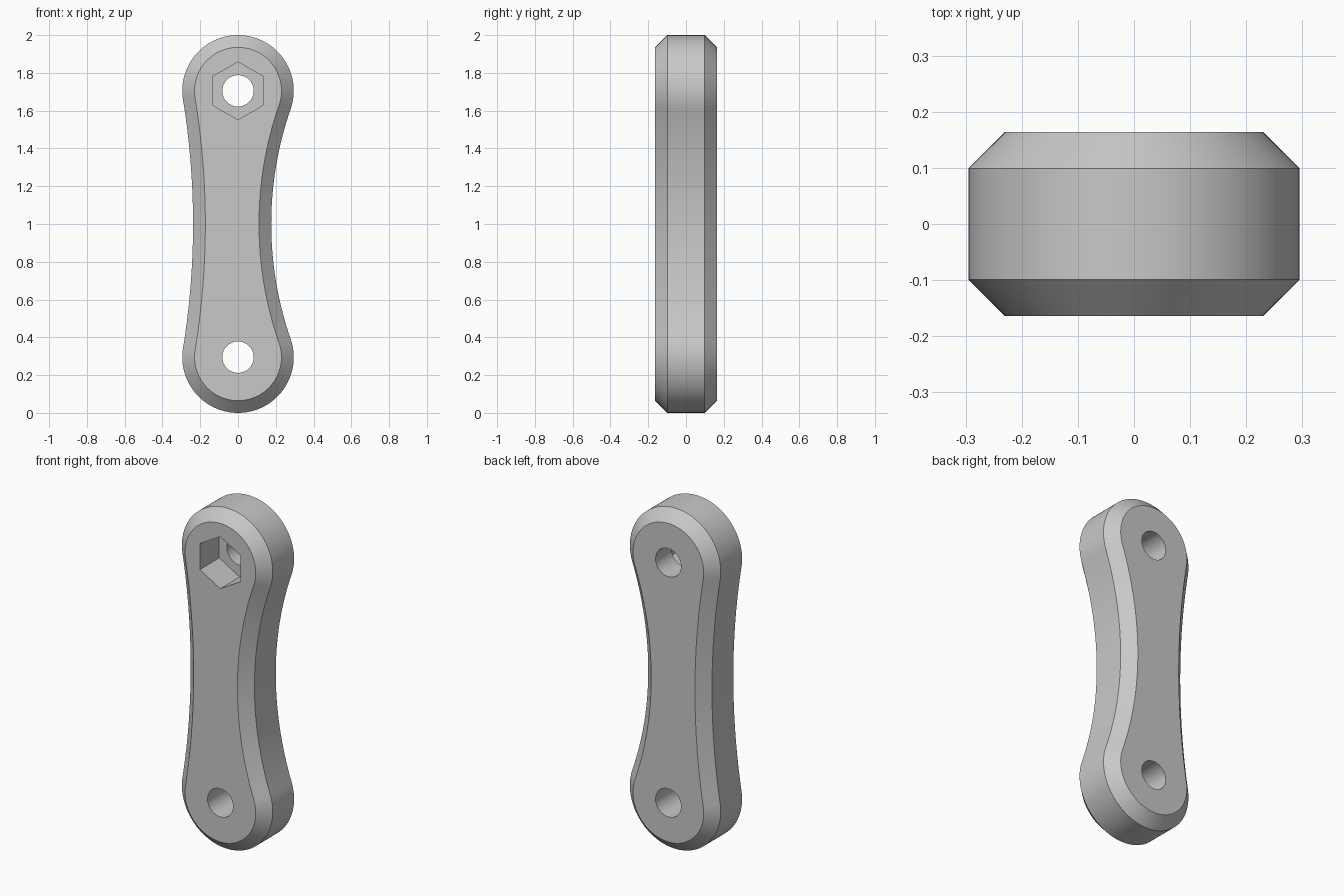
import bpy, bmesh
from math import asin, sin, cos, pi
from mathutils import Matrix

cube = bpy.data.objects.get("Cube")
if cube:
    bpy.data.objects.remove(cube, do_unlink=True)

END_R = 0.295            # rounded end radius
HALF = 1 - END_R         # hole distance from the middle
HALF_DEPTH = 0.164
CHAMFER = 0.065
HOLE_R = 0.083
HEX_R = 0.153
HEX_FLOOR = 0.015

grey = bpy.data.materials.new("plain grey")
grey.use_nodes = True
colour = (0.58, 0.58, 0.58, 1)
grey.diffuse_color = colour
grey.node_tree.nodes["Principled BSDF"].inputs["Base Color"].default_value = colour


def side_arc(waist):
    """Radius and half angle of the concave arc tangent to both ends."""
    radius = (waist ** 2 + HALF ** 2 - END_R ** 2) / (2 * (END_R - waist))
    return radius, asin(HALF / (radius + END_R))


def arc(cx, cz, radius, start, end, steps):
    angles = [start + (end - start) * i / steps for i in range(steps)]
    return [(cx + radius * cos(a), cz + radius * sin(a)) for a in angles]


def outline(inset):
    """Dog-bone outline, slimmer on its left, moved inward by inset."""
    wl, wr = 0.176, 0.238
    rl, al = side_arc(wl)
    rr, ar = side_arc(wr)
    r = END_R - inset
    return (arc(0, 1 + HALF, r, -al, pi + ar, 64)
            + arc(-wr - rr, 1, rr + inset, ar, -ar, 32)
            + arc(0, 1 - HALF, r, pi - ar, 2 * pi + al, 64)
            + arc(wl + rl, 1, rl + inset, pi + al, pi - al, 32))


def finish(bm, name):
    bmesh.ops.recalc_face_normals(bm, faces=bm.faces)
    mesh = bpy.data.meshes.new(name)
    bm.to_mesh(mesh)
    bm.free()
    mesh.materials.append(grey)
    obj = bpy.data.objects.new(name, mesh)
    bpy.context.collection.objects.link(obj)
    return obj


def prism(name, sides, radius, z, y0, y1):
    """Prism along y with a corner pointing up."""
    bm = bmesh.new()
    place = (Matrix.Translation((0, (y0 + y1) / 2, z))
             @ Matrix.Rotation(pi / 2, 4, 'X') @ Matrix.Rotation(pi / 2, 4, 'Z'))
    bmesh.ops.create_cone(bm, cap_ends=True, segments=sides, radius1=radius,
                          radius2=radius, depth=y1 - y0, matrix=place)
    # Turn so that a corner lies exactly on the vertical axis
    top = max(bm.verts, key=lambda v: v.co.z)
    if abs(top.co.x) > 1e-4:
        bmesh.ops.rotate(bm, verts=bm.verts, cent=(0, 0, z),
                         matrix=Matrix.Rotation(pi / sides, 3, 'Y'))
    return finish(bm, name)


# Link body: four outline rings joined into a chamfered slab
bm = bmesh.new()
edge = HALF_DEPTH - CHAMFER
rings = []
for y, inset in ((-HALF_DEPTH, CHAMFER), (-edge, 0), (edge, 0), (HALF_DEPTH, CHAMFER)):
    rings.append([bm.verts.new((x, y, z)) for x, z in outline(inset)])
for a, b in zip(rings, rings[1:]):
    for i in range(len(a)):
        j = (i + 1) % len(a)
        bm.faces.new((a[i], a[j], b[j], b[i]))
bm.faces.new(rings[0])
bm.faces.new(rings[-1])
link = finish(bm, "link_body")

# Two through holes and a hexagonal nut pocket in the front
cutters = [
    prism("lower_hole_cutter", 64, HOLE_R, 1 - HALF, -0.3, 0.3),
    prism("upper_hole_cutter", 64, HOLE_R, 1 + HALF, -0.3, 0.3),
    prism("nut_pocket_cutter", 6, HEX_R, 1 + HALF, -0.3, HEX_FLOOR),
]
bpy.ops.object.select_all(action='DESELECT')
bpy.context.view_layer.objects.active = link
link.select_set(True)
for cutter in cutters:
    cutter.hide_render = True
    mod = link.modifiers.new(cutter.name, 'BOOLEAN')
    mod.operation = 'DIFFERENCE'
    mod.solver = 'EXACT'
    mod.object = cutter
    bpy.ops.object.modifier_apply(modifier=mod.name)
    bpy.data.objects.remove(cutter, do_unlink=True)

bpy.ops.object.shade_smooth_by_angle(angle=pi / 6)
